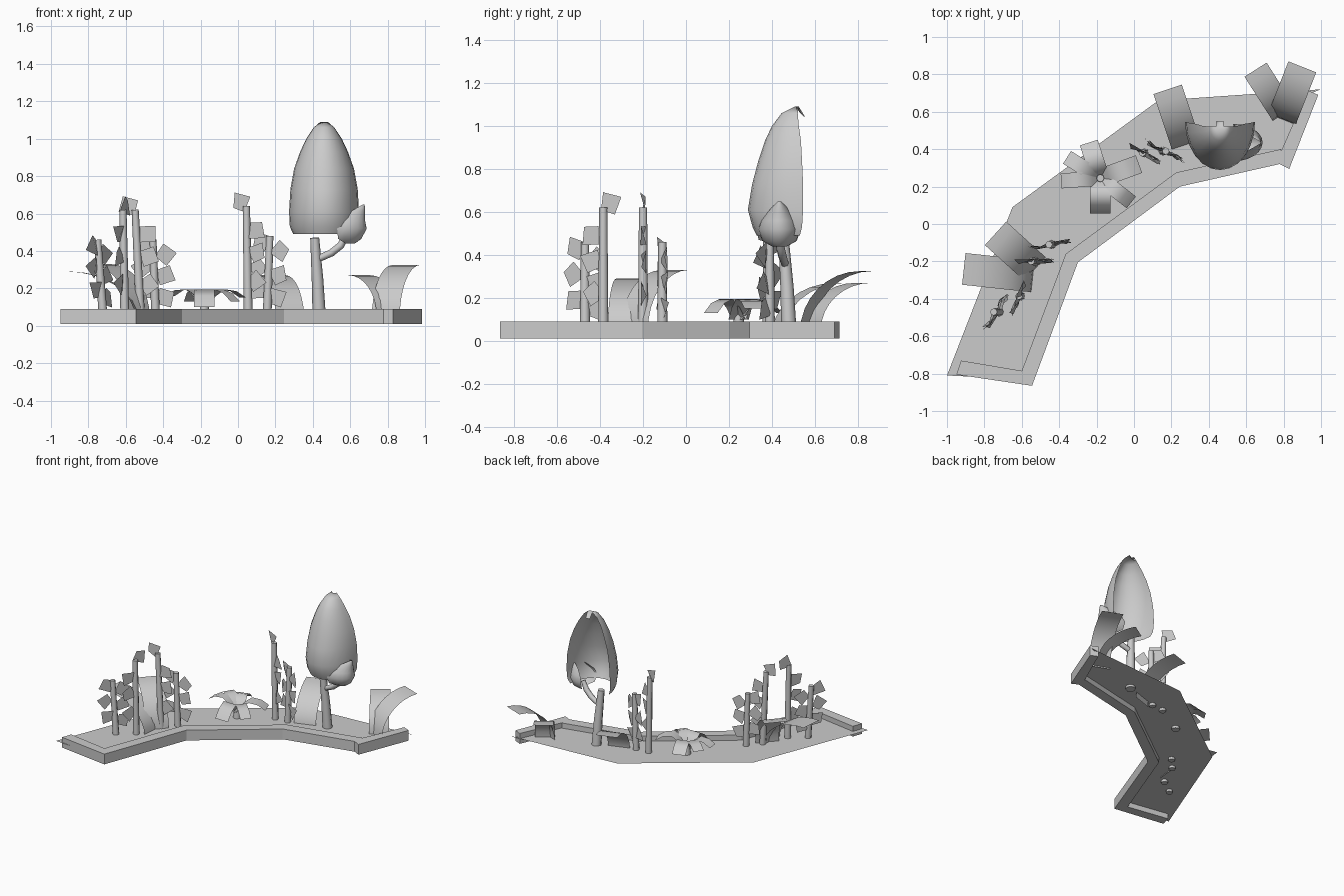
import bpy, bmesh, math
from mathutils import Vector

if "Cube" in bpy.data.objects:
    bpy.data.objects.remove(bpy.data.objects["Cube"])


def make(name, verts, faces, smooth=False, shift=None):
    me = bpy.data.meshes.new(name)
    me.from_pydata([tuple(v) for v in verts], [], faces)
    me.validate()
    ob = bpy.data.objects.new(name, me)
    bpy.context.collection.objects.link(ob)
    if smooth:
        for p in me.polygons:
            p.use_smooth = True
    return ob


def prism(name, pts, z0, z1):
    n = len(pts)
    v = [(x, y, z0) for x, y in pts] + [(x, y, z1) for x, y in pts]
    f = [tuple(reversed(range(n))), tuple(range(n, 2 * n))]
    f += [(i, (i + 1) % n, (i + 1) % n + n, i + n) for i in range(n)]
    return make(name, v, f)


def tube(name, path, radii, sides=8):
    # tapered round stem through the path points
    path = [Vector(p) for p in path]
    v, f = [], []
    for i, p in enumerate(path):
        d = (path[min(i + 1, len(path) - 1)] - path[max(i - 1, 0)]).normalized()
        a = d.cross(Vector((0, 1, 0))).normalized()
        b = d.cross(a)
        for k in range(sides):
            t = 2 * math.pi * k / sides
            v.append(p + radii[i] * (a * math.cos(t) + b * math.sin(t)))
    for i in range(len(path) - 1):
        for k in range(sides):
            q = (k + 1) % sides
            f.append((i * sides + k, i * sides + q, (i + 1) * sides + q, (i + 1) * sides + k))
    f.append(tuple(range(sides)))
    f.append(tuple(range((len(path) - 1) * sides, len(path) * sides)))
    ob = make(name, v, f)
    bm = bmesh.new()
    bm.from_mesh(ob.data)
    bmesh.ops.recalc_face_normals(bm, faces=bm.faces)
    bm.to_mesh(ob.data)
    bm.free()
    for p in ob.data.polygons:
        p.use_smooth = len(p.vertices) == 4
    return ob


def ribbon(name, base, angle, width, profile):
    # flat strip leaf; profile is (distance outwards, height)
    d = Vector((math.cos(angle), math.sin(angle), 0))
    s = Vector((-d.y, d.x, 0)) * width / 2
    v = []
    for r, z in profile:
        c = Vector((base[0], base[1], z)) + d * r
        v += [c - s, c + s]
    f = [(2 * i, 2 * i + 2, 2 * i + 3, 2 * i + 1) for i in range(len(profile) - 1)]
    return make(name, v, f, True)


def hood(name, centre, rows, turn=0.0, n=12):
    # half shell open on one side; rows are (height, rim, half width, depth)
    v, f = [], []
    c, s = math.cos(turn), math.sin(turn)
    for z, rim, w, d in rows:
        for k in range(n + 1):
            u = math.pi * k / n
            x, y = -w * math.cos(u), rim - d * math.sin(u)
            v.append((centre[0] + c * x - s * y, centre[1] + s * x + c * y, z))
    for i in range(len(rows) - 1):
        for k in range(n):
            a = i * (n + 1) + k
            f.append((a, a + 1, a + n + 2, a + n + 1))
    return make(name, v, f, True)


# soil sheet
soil = [(-1, -.81), (-.57, -.83), (-.33, -.18), (.235, .235), (.8, .36), (.95, .7), (1, .72), (.13, .66), (-.65, .09)]
make("soil", [(x, y, .05) for x, y in soil], [tuple(range(len(soil)))])

# curb along the front and across both ends
outer = [(-.545, -.865), (-.30, -.205), (.245, .20), (.785, .322)]
inner = [(-.60, -.785), (-.365, -.16), (.225, .275), (.785, .40)]
prism("front_curb", outer + inner[::-1], .01, .09)
prism("left_curb", [(-.95, -.805), (-.545, -.865), (-.60, -.785), (-.925, -.73)], .01, .09)
prism("right_curb", [(.76, .33), (.83, .295), (.985, .69), (.93, .715)], .01, .09)

# leafy stalks: base, top, leaf direction in degrees, side of the top leaf (0 = short stalk)
stalks = [((-.72, -.47), (-.75, -.47), .46, 58, 0), ((-.605, -.385), (-.615, -.385), .62, 65, 1),
          ((-.52, -.2), (-.55, -.2), .62, 2, -1), ((-.44, -.11), (-.455, -.11), .46, 10, 0),
          ((.055, .38), (.045, .38), .64, -30, -1), ((.155, .39), (.17, .39), .48, -27, 0)]
for i, (b, t, h, deg, side) in enumerate(stalks):
    base, top = Vector((*b, .03)), Vector((*t, h))
    tube(f"stalk_{i}", [base, top], [.024, .019])
    d = Vector((math.cos(math.radians(deg)), math.sin(math.radians(deg)), 0))
    n = Vector((-d.y, d.x, 0))
    if side:
        spots = [(h + .02, side, .035), (h - .13, -side, .06), (h - .25, -side, .06), (h - .4, -side, .05)]
    else:
        spots = [(.15, 1, .055), (.19, -1, .055), (.27, 1, .06), (.31, -1, .065), (h - .08, 1, .065), (h - .03, -1, .05)]
    v, f = [], []
    for j, (z, s, off) in enumerate(spots):
        c = base.lerp(top, (z - .03) / (h - .03)) + d * off * s
        rot = math.radians(30 + 17 * j)
        for k in range(4):
            a = rot + k * math.pi / 2
            lift = .012 * (-1) ** (k + j)
            v.append(c + .06 * (d * math.cos(a) + Vector((0, 0, math.sin(a)))) + n * lift)
        f.append(tuple(range(4 * j, 4 * j + 4)))
    make(f"stalk_leaves_{i}", v, f)

# broad arching leaves: base, tip, heights, width
broad = [((-.54, -.28), (-.91, -.24), .04, .29, .17), ((-.53, -.24), (-.74, -.05), .05, .33, .17),
         ((.28, .42), (.18, .72), .01, .27, .16), ((.80, .59), (.65, .825), .05, .27, .14),
         ((.79, .56), (.90, .84), .04, .325, .16)]
for i, (b, t, z0, z1, w) in enumerate(broad):
    dx, dy = t[0] - b[0], t[1] - b[1]
    length = math.hypot(dx, dy)
    arc = [k / 8 * math.pi / 2 for k in range(9)]
    ribbon(f"broad_leaf_{i}", b, math.atan2(dy, dx), w,
           [(length * (1 - math.cos(a)), z0 + (z1 - z0) * math.sin(a)) for a in arc])

# low rosette plant: angle, length, width, tip height
rosette = [(-90, .19, .11, .10), (-38, .21, .08, .13), (20, .22, .10, .15),
           (108, .20, .10, .13), (148, .21, .08, .16), (184, .21, .08, .16)]
for i, (deg, length, w, zt) in enumerate(rosette):
    ribbon(f"rosette_leaf_{i}", (-.18, .245), math.radians(deg), w,
           [(0, .10), (.2 * length, .155), (.45 * length, .195), (.75 * length, (.2 + zt) / 2 + .01), (length, zt)])
tube("rosette_stem", [(-.18, .245, .03), (-.18, .245, .14)], [.03, .02])

# large hooded flower with its stem and side bud
tube("flower_stem", [(.435, .48, .03), (.425, .47, .25), (.41, .455, .47)], [.036, .031, .024])
tube("bud_stem", [(.435, .46, .36), (.5, .45, .39), (.55, .44, .43), (.58, .435, .49)], [.018, .02, .02, .016])
hood("large_hood", (.46, 0), [(.49, .53, .165, .20), (.53, .54, .183, .23), (.61, .545, .187, .257),
     (.73, .545, .18, .237), (.84, .54, .16, .203), (.93, .535, .128, .168), (1.0, .525, .095, .125),
     (1.06, .52, .055, .075), (1.09, .525, .02, .02), (1.045, .553, .018, .006)])
hood("small_hood", (0, .435), [(.44, -.575, .035, .05), (.465, -.535, .08, .125), (.52, -.53, .1, .158),
     (.56, -.545, .085, .135), (.60, -.585, .055, .095), (.63, -.635, .028, .045), (.648, -.668, .008, .008)],
     math.pi / 2)
